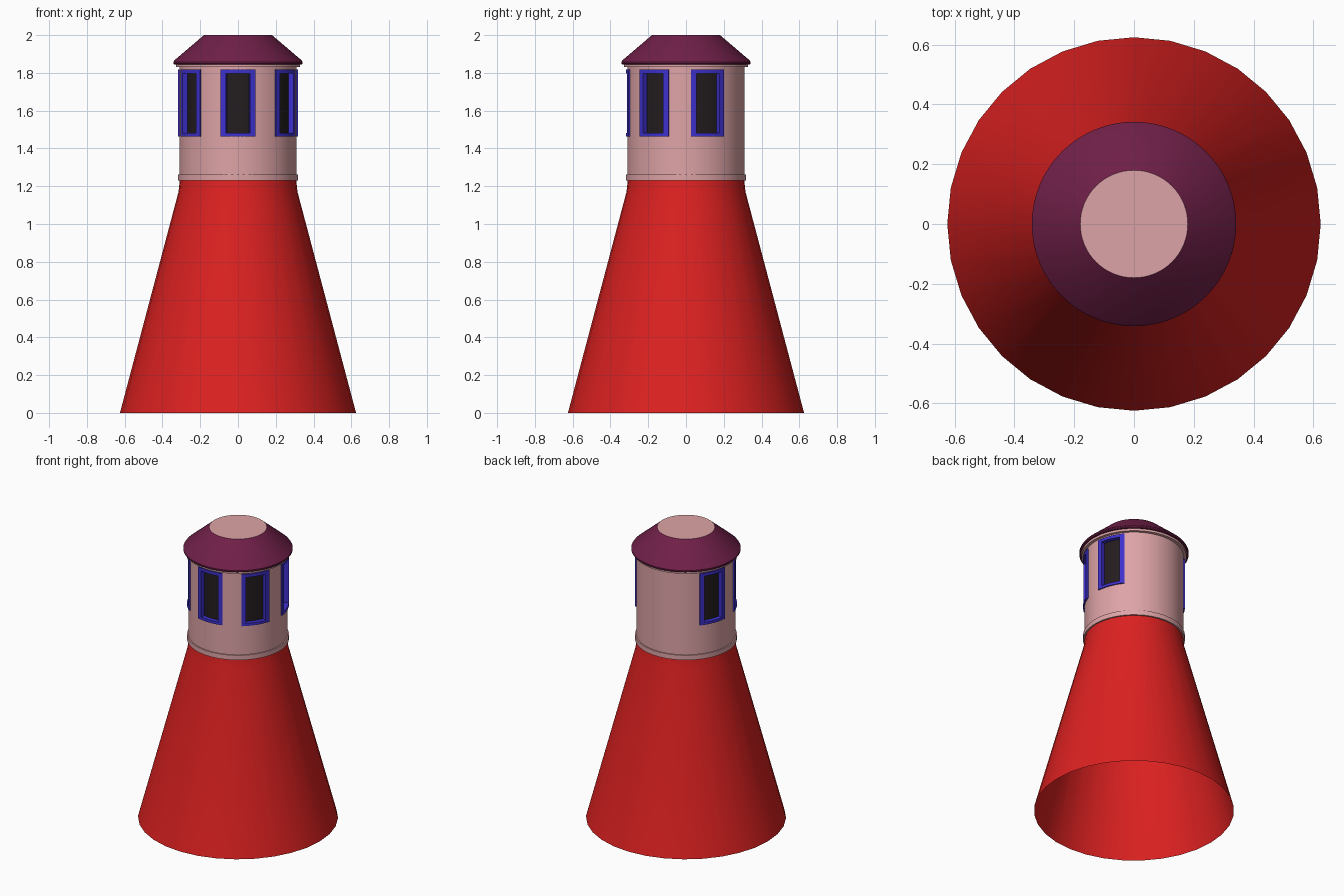
import bpy, bmesh
from math import radians, sin, cos

if "Cube" in bpy.data.objects:
    bpy.data.objects.remove(bpy.data.objects["Cube"])


def material(name, rgb):
    m = bpy.data.materials.new(name)
    m.diffuse_color = (*rgb, 1)
    m.use_nodes = True
    m.node_tree.nodes["Principled BSDF"].inputs["Base Color"].default_value = m.diffuse_color
    return m


RED = material("red", (0.72, 0.015, 0.015))
PINK = material("pink", (0.73, 0.37, 0.385))
PURPLE = material("purple", (0.16, 0.014, 0.065))
BLUE = material("blue", (0.048, 0.03, 0.61))
BLACK = material("black", (0.017, 0.012, 0.013))

WINDOW_ANGLES = [-90 + 56 * k for k in range(-2, 3)]


def polar(r, deg, z):
    return (r * cos(radians(deg)), r * sin(radians(deg)), z)


def finish(name, bm, mat):
    bmesh.ops.remove_doubles(bm, verts=bm.verts, dist=1e-5)
    mesh = bpy.data.meshes.new(name)
    bm.to_mesh(mesh)
    bm.free()
    mesh.materials.append(mat)
    ob = bpy.data.objects.new(name, mesh)
    bpy.context.collection.objects.link(ob)
    bpy.ops.object.select_all(action='DESELECT')
    ob.select_set(True)
    bpy.context.view_layer.objects.active = ob
    bpy.ops.object.shade_smooth_by_angle(angle=radians(30))
    return ob


def lathe(name, profile, mat, sides, skip=None):
    """Turn an (r, z) profile around z; skip(row, degrees) leaves holes."""
    bm = bmesh.new()
    step = 360 / sides
    rings = [[bm.verts.new(polar(r, i * step, z)) for i in range(sides)]
             for r, z in profile]
    for row, (a, b) in enumerate(zip(rings, rings[1:])):
        for i in range(sides):
            if skip and skip(row, (i + 0.5) * step):
                continue
            j = (i + 1) % sides
            bm.faces.new((a[i], a[j], b[j], b[i]))
    return finish(name, bm, mat)


def sector_box(bm, r0, r1, a0, a1, z0, z1, steps):
    """Curved bar following the tower wall."""
    rows = []
    for i in range(steps + 1):
        a = a0 + (a1 - a0) * i / steps
        rows.append([bm.verts.new(polar(r, a, z))
                     for r, z in ((r0, z0), (r1, z0), (r1, z1), (r0, z1))])
    for p, q in zip(rows, rows[1:]):
        for k in range(4):
            n = (k + 1) % 4
            bm.faces.new((p[k], p[n], q[n], q[k]))
    bm.faces.new(rows[0])
    bm.faces.new(rows[-1])


def in_window(row, deg):
    return row == 1 and any(abs((deg - w + 180) % 360 - 180) < 14
                            for w in WINDOW_ANGLES)


# Tapered base, open underneath
lathe("tower_base", [(0.625, 0), (0.315, 1.17), (0.308, 1.235)], RED, 32)

# Lantern room wall with window openings
lathe("lantern_wall", [(0.31, 1.235), (0.31, 1.475), (0.31, 1.805), (0.31, 1.85)],
      PINK, 90, in_window)

# Trim rings
lathe("lower_ring", [(0.305, 1.23), (0.318, 1.23), (0.318, 1.263), (0.308, 1.263)], PINK, 64)
lathe("upper_ring", [(0.308, 1.83), (0.329, 1.83), (0.329, 1.846), (0.308, 1.846)], PINK, 64)

# Roof and its flat cap
lathe("roof", [(0.305, 1.845), (0.338, 1.845), (0.342, 1.85), (0.342, 1.858),
               (0.335, 1.868), (0.18, 2.0)], PURPLE, 64)
bm = bmesh.new()
bm.faces.new([bm.verts.new(polar(0.18, i * 360 / 64, 2.0)) for i in range(64)])
finish("roof_cap", bm, PINK)

# Windows: curved frame and recessed pane
for n, w in enumerate(WINDOW_ANGLES, 1):
    bm = bmesh.new()
    for z0, z1 in ((1.463, 1.481), (1.798, 1.819)):
        sector_box(bm, 0.285, 0.318, w - 17, w + 17, z0, z1, 8)
    for a0, a1 in ((w - 17, w - 11.7), (w + 11.7, w + 17)):
        sector_box(bm, 0.285, 0.318, a0, a1, 1.481, 1.798, 2)
    bmesh.ops.recalc_face_normals(bm, faces=bm.faces)
    finish(f"window_frame_{n}", bm, BLUE)

    bm = bmesh.new()
    sector_box(bm, 0.286, 0.289, w - 13, w + 13, 1.475, 1.805, 6)
    bmesh.ops.recalc_face_normals(bm, faces=bm.faces)
    finish(f"window_pane_{n}", bm, BLACK)
